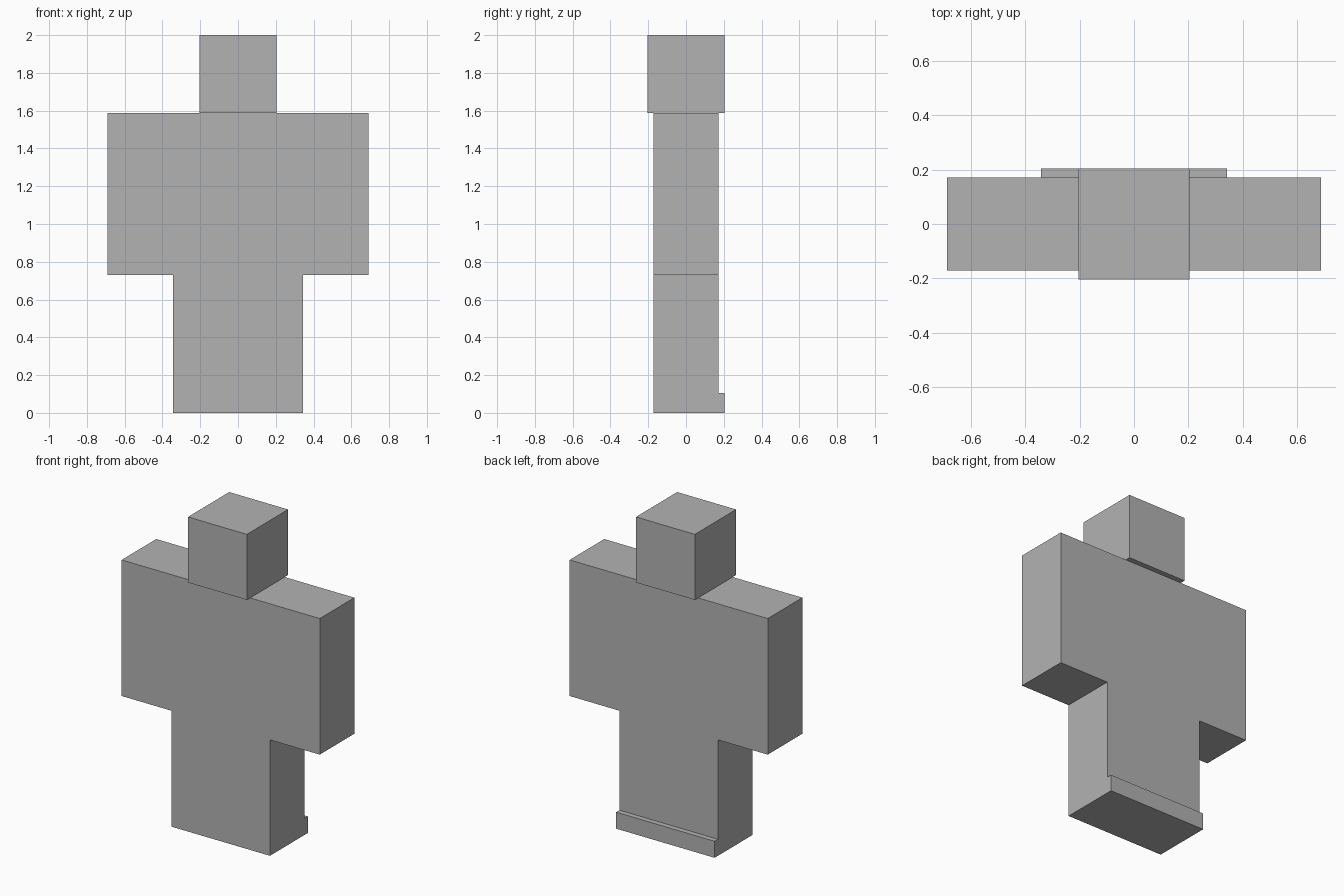
import bpy
import bmesh

if "Cube" in bpy.data.objects:
    bpy.data.objects.remove(bpy.data.objects["Cube"])

grey = bpy.data.materials.new("plain grey")
grey.diffuse_color = (0.45, 0.45, 0.45, 1)
grey.use_nodes = True
grey.node_tree.nodes["Principled BSDF"].inputs["Base Color"].default_value = grey.diffuse_color


def extrude_outline(name, outline, y0, y1):
    """Solid made from an x-z outline, running from y0 to y1."""
    bm = bmesh.new()
    face = bm.faces.new([bm.verts.new((x, y0, z)) for x, z in outline])
    out = bmesh.ops.extrude_face_region(bm, geom=[face], use_keep_orig=True)
    moved = [v for v in out["geom"] if isinstance(v, bmesh.types.BMVert)]
    bmesh.ops.translate(bm, verts=moved, vec=(0, y1 - y0, 0))
    bmesh.ops.recalc_face_normals(bm, faces=bm.faces)
    mesh = bpy.data.meshes.new(name)
    bm.to_mesh(mesh)
    bm.free()
    mesh.materials.append(grey)
    obj = bpy.data.objects.new(name, mesh)
    bpy.context.collection.objects.link(obj)
    return obj


def mirrored(half):
    """Close a right-hand half outline with its mirror image."""
    return half + [(-x, z) for x, z in reversed(half)]


HEAD, DEPTH = 0.205, 0.172
LEG, ARM = 0.343, 0.69
HIP, SHOULDER, TOP = 0.73, 1.587, 2.0

# Torso, arms and legs share one flat slab
extrude_outline("body", mirrored([(LEG, 0), (LEG, HIP), (ARM, HIP), (ARM, SHOULDER)]),
                -DEPTH, DEPTH)

# Cube head, overhanging the slab front and back
extrude_outline("head", mirrored([(HEAD, SHOULDER), (HEAD, TOP)]), -HEAD, HEAD)

# Low foot ledge along the back of the legs
extrude_outline("feet", mirrored([(LEG, 0), (LEG, 0.104)]), DEPTH, HEAD)
